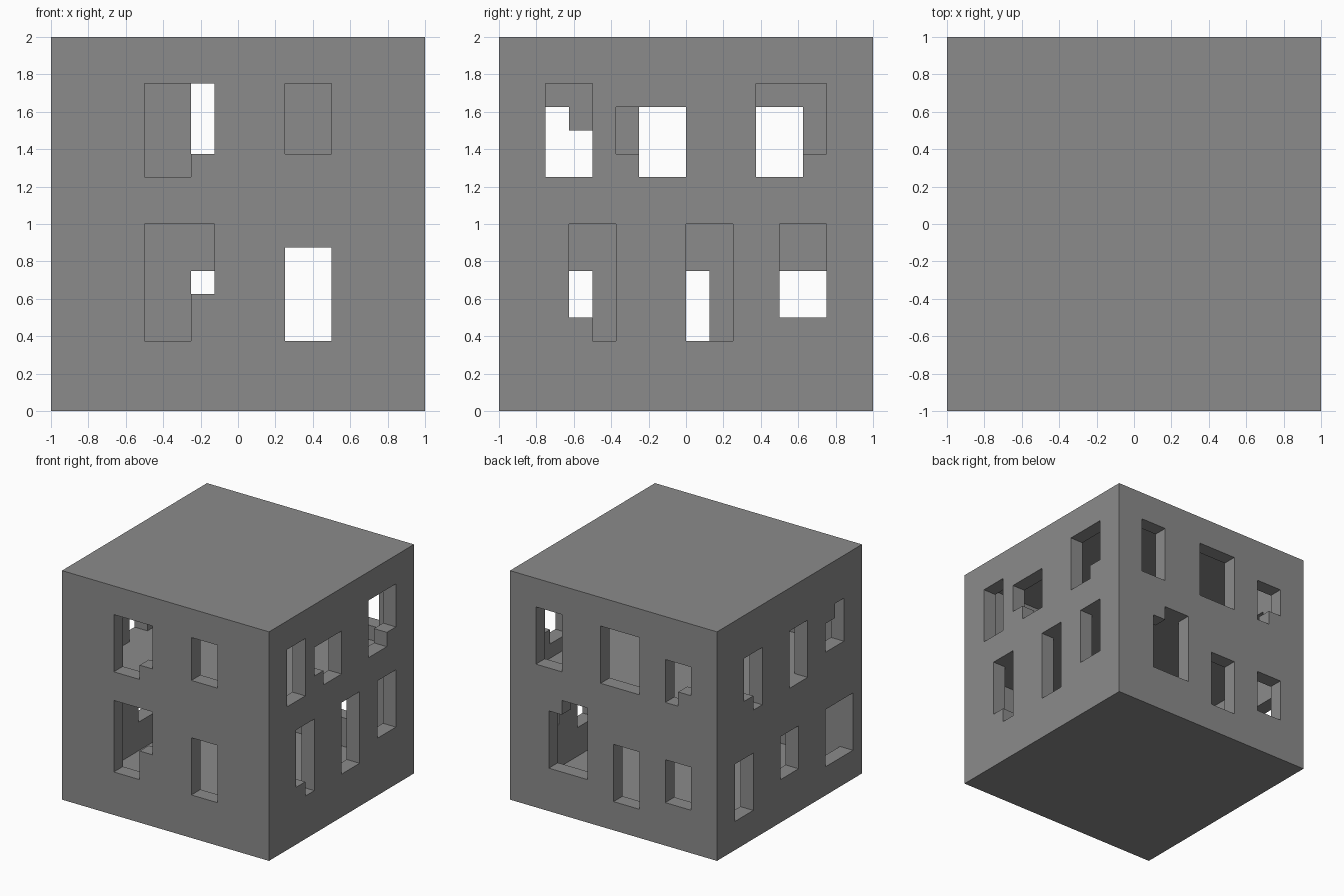
import bpy, bmesh
from mathutils import Vector

if "Cube" in bpy.data.objects:
    bpy.data.objects.remove(bpy.data.objects["Cube"], do_unlink=True)

U = 0.125      # wall thickness, also the layout module


def box(name, lo, hi):
    """Axis-aligned box between two corners."""
    bm = bmesh.new()
    bmesh.ops.create_cube(bm, size=1)
    lo, hi = Vector(lo), Vector(hi)
    for v in bm.verts:
        v.co = (lo + hi) / 2 + v.co * (hi - lo)
    mesh = bpy.data.meshes.new(name)
    bm.to_mesh(mesh)
    bm.free()
    obj = bpy.data.objects.new(name, mesh)
    bpy.context.collection.objects.link(obj)
    return obj


def cut(target, lo, hi):
    """Subtract a box from the target and discard the cutter."""
    cutter = box("cutter", lo, hi)
    cutter.hide_render = True
    mod = target.modifiers.new("opening", "BOOLEAN")
    mod.operation, mod.solver, mod.object = "DIFFERENCE", "EXACT", cutter
    bpy.context.view_layer.objects.active = target
    bpy.ops.object.modifier_apply(modifier=mod.name)
    mesh = cutter.data
    bpy.data.objects.remove(cutter, do_unlink=True)
    bpy.data.meshes.remove(mesh)


# Windows in modules: start, end along the wall, bottom, top.
# Stepped windows are two overlapping rectangles.
FRONT = [(-4, -1, 11, 14), (-4, -2, 10, 14), (2, 4, 11, 14),
         (-4, -1, 5, 8), (-4, -2, 3, 8), (2, 4, 3, 7)]
BACK = [(4, 6, 10, 14), (-2, 1, 10, 14), (-6, -4, 11, 13), (-5, -4, 10, 13),
        (2, 5, 3, 7), (2, 4, 3, 8), (-2, 0, 2, 6), (-6, -4, 3, 6)]
PLUS_X = [(-6, -4, 10, 14), (-3, 0, 11, 13), (-2, 0, 10, 13),
          (3, 6, 11, 14), (3, 5, 10, 14),
          (-5, -3, 4, 8), (-4, -3, 3, 8), (0, 2, 3, 8), (4, 6, 4, 8)]
MINUS_X = [(3, 5, 10, 13), (3, 4, 9, 13), (-2, 0, 9, 13),
           (-6, -4, 10, 12), (-6, -5, 10, 13),
           (4, 6, 2, 6), (-1, 1, 3, 6), (-7, -4, 2, 6)]

# Building block with two hollow storeys
building = box("building_shell", (-1, -1, 0), (1, 1, 2))
inner = 1 - U
for bottom, top in ((U, 8 * U), (9 * U, 15 * U)):
    cut(building, (-inner, -inner, bottom), (inner, inner, top))

# Window openings, each through one wall only
for windows, axis, side in ((FRONT, "y", -1), (BACK, "y", 1),
                            (PLUS_X, "x", 1), (MINUS_X, "x", -1)):
    near, far = sorted((side * (inner - 0.05), side * 1.1))
    for a, b, bottom, top in windows:
        a, b, bottom, top = a * U, b * U, bottom * U, top * U
        if axis == "y":
            cut(building, (a, near, bottom), (b, far, top))
        else:
            cut(building, (near, a, bottom), (far, b, top))

# Clean up flat faces
bm = bmesh.new()
bm.from_mesh(building.data)
bmesh.ops.remove_doubles(bm, verts=bm.verts, dist=0.0005)
bmesh.ops.dissolve_limit(bm, angle_limit=0.01, verts=bm.verts, edges=bm.edges)
for f in bm.faces:
    f.smooth = False
    f.material_index = 0
bm.to_mesh(building.data)
bm.free()

# Plain grey finish
grey = bpy.data.materials.new("plain_grey")
grey.use_nodes = True
colour = (0.26, 0.26, 0.26, 1)
grey.diffuse_color = colour
grey.node_tree.nodes["Principled BSDF"].inputs["Base Color"].default_value = colour
building.data.materials.clear()
building.data.materials.append(grey)
